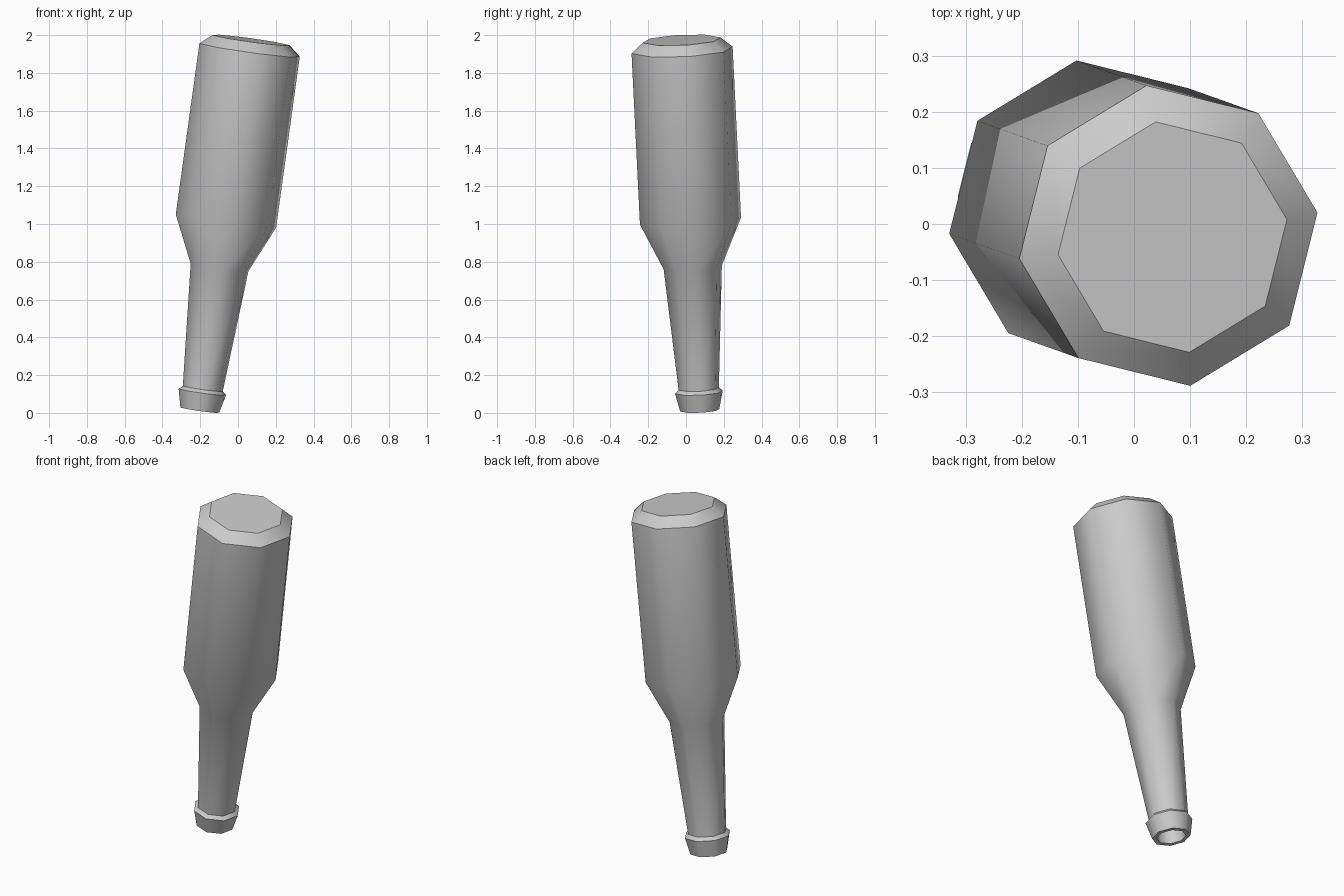
import bpy, bmesh, math
from mathutils import Vector, Matrix

if "Cube" in bpy.data.objects:
    bpy.data.objects.remove(bpy.data.objects["Cube"])

SIDES = 8
# (radius, distance along the axis, sharp ring), from inside the mouth to the base
PROFILE = [
    (0.080, 0.110, True),    # bottom of mouth recess
    (0.080, 0.000, True),    # inner rim
    (0.105, 0.000, True),    # outer rim
    (0.128, 0.097, True),    # lip flange
    (0.108, 0.115, True),    # neck start
    (0.156, 0.764, False),   # neck end
    (0.271, 1.012, False),   # shoulder
    (0.271, 1.927, True),    # body end
    (0.208, 1.980, True),    # base
]

# Lathe the bottle profile with eight sides
bm = bmesh.new()
rings = []
for r, h, sharp in PROFILE:
    rings.append([bm.verts.new((r * math.cos(math.tau * i / SIDES),
                                r * math.sin(math.tau * i / SIDES), h))
                  for i in range(SIDES)])
for a, b in zip(rings, rings[1:]):
    for i in range(SIDES):
        j = (i + 1) % SIDES
        bm.faces.new((a[i], a[j], b[j], b[i])).smooth = True

# Flat base and mouth recess caps
bm.faces.new(rings[-1])
bm.faces.new(rings[0][::-1])

# Crisp ring edges
for ring, (r, h, sharp) in zip(rings, PROFILE):
    if sharp:
        for i in range(SIDES):
            bm.edges.get((ring[i], ring[(i + 1) % SIDES])).smooth = False
bmesh.ops.recalc_face_normals(bm, faces=bm.faces)

mesh = bpy.data.meshes.new("bottle")
bm.to_mesh(mesh)
bm.free()
bottle = bpy.data.objects.new("bottle", mesh)
bpy.context.collection.objects.link(bottle)

# Tilt the upside-down bottle along its leaning axis
axis = Vector((0.125, -0.0445, 0.905)).normalized()
u = Vector((0.2655, 0.041, 0))
u = Vector((u.x, u.y, -(axis.x * u.x + axis.y * u.y) / axis.z)).normalized()
v = axis.cross(u)
rot = Matrix((u, v, axis)).transposed().to_4x4()
bottle.matrix_world = Matrix.Translation((-0.202, 0.073, 0.0145)) @ rot
